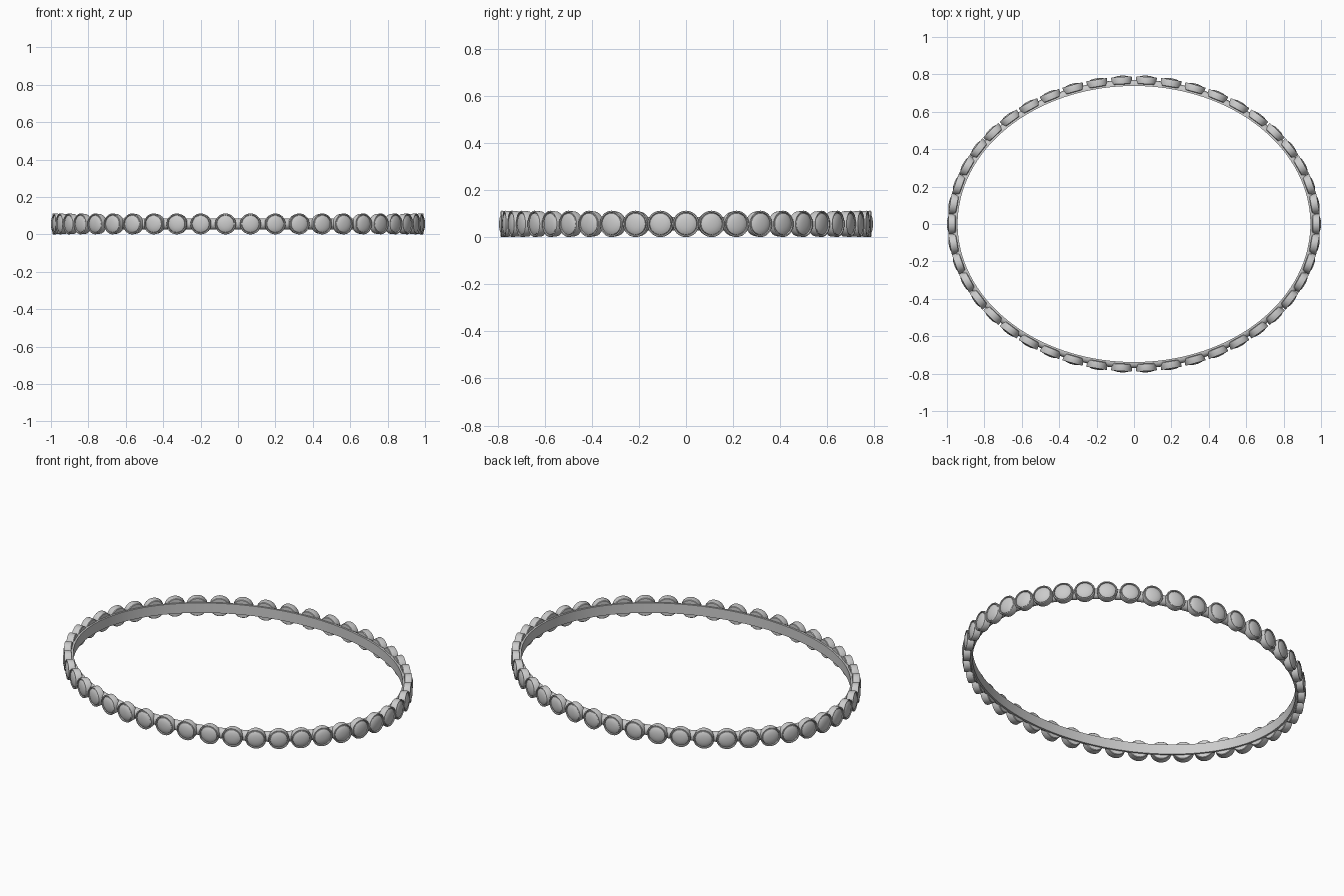
import bpy, bmesh, math
from mathutils import Matrix, Vector

if "Cube" in bpy.data.objects:
    bpy.data.objects.remove(bpy.data.objects["Cube"])

A, B = 0.943, 0.738      # inner semi-axes of the bangle
R = 0.056                # setting radius, also centre height
COUNT = 46


def frame(t):
    """Point on the inner ellipse, and its outward normal."""
    p = Vector((A * math.cos(t), B * math.sin(t), R))
    n = Vector((B * math.cos(t), A * math.sin(t), 0)).normalized()
    return p, n


def finish(name, bm):
    bmesh.ops.recalc_face_normals(bm, faces=bm.faces)
    me = bpy.data.meshes.new(name)
    bm.to_mesh(me)
    bm.free()
    ob = bpy.data.objects.new(name, me)
    bpy.context.collection.objects.link(ob)
    bpy.context.view_layer.objects.active = ob
    ob.select_set(True)
    bpy.ops.object.shade_smooth_by_angle(angle=math.radians(35))
    ob.select_set(False)


# Band: flat inside, rounded outside, swept round the ellipse
section = [(0, -0.029), (0, 0.029), (0.012, 0.029), (0.024, 0.023),
           (0.031, 0.012), (0.033, 0), (0.031, -0.012), (0.024, -0.023), (0.012, -0.029)]
bm = bmesh.new()
rings = []
for i in range(184):
    p, n = frame(2 * math.pi * i / 184)
    rings.append([bm.verts.new(p + n * d + Vector((0, 0, z))) for d, z in section])
for i, a in enumerate(rings):
    b = rings[(i + 1) % len(rings)]
    for j in range(len(section)):
        k = (j + 1) % len(section)
        bm.faces.new((a[j], b[j], b[k], a[k]))
finish("band", bm)


def lathe_all(name, profile, segs=32):
    """Turn a (radius, depth) profile at every setting position."""
    bm = bmesh.new()
    for c in range(COUNT):
        p, n = frame(2 * math.pi * c / COUNT)
        side = Vector((0, 0, 1)).cross(n)
        loops = []
        for r, d in profile:
            if r == 0:
                loops.append([bm.verts.new(p + n * d)] * segs)
                continue
            loops.append([bm.verts.new(p + n * d + r * (
                side * math.cos(2 * math.pi * s / segs) +
                Vector((0, 0, math.sin(2 * math.pi * s / segs))))) for s in range(segs)])
        for a, b in zip(loops, loops[1:]):
            for s in range(segs):
                q = (s + 1) % segs
                bm.faces.new(list(dict.fromkeys((a[s], a[q], b[q], b[s]))))
    finish(name, bm)


# Bezel cups: back plate, wall, thin rim and inner recess
lathe_all("bezel_cups", [(0, 0.010), (0.050, 0.010), (0.053, 0.013), (R, 0.046),
                         (0.054, 0.050), (0.049, 0.050), (0.047, 0.042), (0, 0.042)])
# Domed stones with a slightly raised centre
lathe_all("domed_stones", [(0.0465, 0.042), (0.045, 0.047), (0.038, 0.051),
                           (0.027, 0.0545), (0.014, 0.0565), (0, 0.057)])
